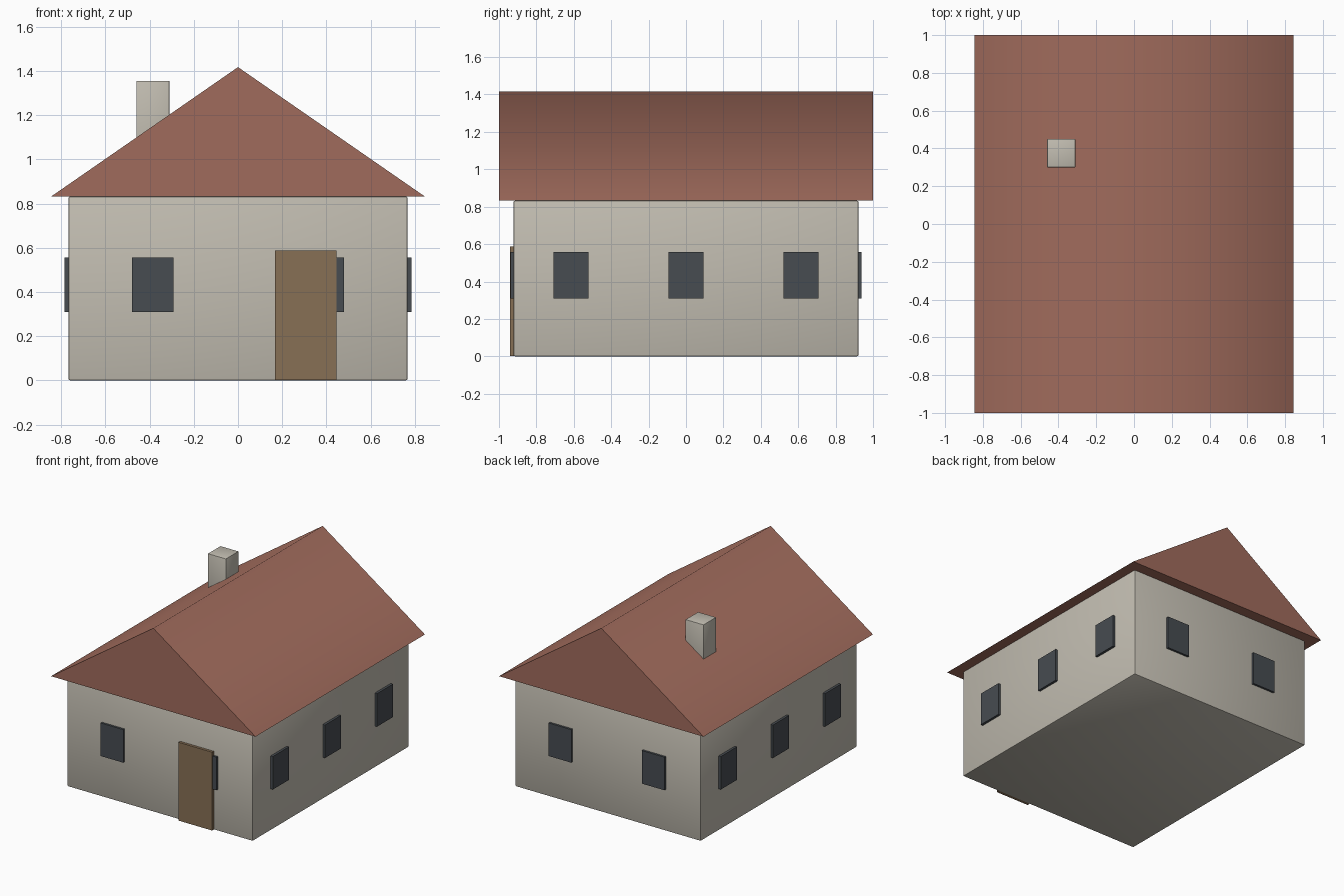
import bpy, bmesh, math

if "Cube" in bpy.data.objects:
    bpy.data.objects.remove(bpy.data.objects["Cube"])


def material(name, rgb):
    m = bpy.data.materials.new(name)
    lin = [(c / 255 / 12.92) if c < 10 else ((c / 255 + 0.055) / 1.055) ** 2.4 for c in rgb]
    m.diffuse_color = (*lin, 1)
    m.use_nodes = True
    m.node_tree.nodes["Principled BSDF"].inputs["Base Color"].default_value = m.diffuse_color
    return m


PLASTER = material("plaster", (194, 189, 177))
TILE = material("roof_tile", (160, 107, 92))
WOOD = material("door_wood", (135, 112, 85))
GLASS = material("dark_glass", (71, 76, 81))


def make(name, bm, mat, angle):
    bmesh.ops.recalc_face_normals(bm, faces=bm.faces)
    me = bpy.data.meshes.new(name)
    bm.to_mesh(me)
    bm.free()
    me.materials.append(mat)
    ob = bpy.data.objects.new(name, me)
    bpy.context.collection.objects.link(ob)
    bpy.ops.object.select_all(action='DESELECT')
    ob.select_set(True)
    bpy.context.view_layer.objects.active = ob
    bpy.ops.object.shade_smooth_by_angle(angle=math.radians(angle))
    return ob


def box(name, lo, hi, mat, bevel=0.0):
    bm = bmesh.new()
    bmesh.ops.create_cube(bm, size=1)
    for v in bm.verts:
        v.co = [a if c < 0 else b for c, a, b in zip(v.co, lo, hi)]
    if bevel:
        bmesh.ops.bevel(bm, geom=bm.edges[:], offset=bevel, segments=2,
                        profile=0.5, affect='EDGES')
    return make(name, bm, mat, 30)


WX, WY, EAVE = 0.767, 0.922, 0.832   # wall half sizes and eave height
OUT = 0.018                          # how far windows stand out
Z0, Z1, HALF = 0.31, 0.557, 0.094    # window heights and half width

# House body
box("walls", (-WX, -WY, 0), (WX, WY, EAVE), PLASTER, 0.008)

# Gable roof: triangle extruded along the house, ridge softly shaded
bm = bmesh.new()
tri = bm.faces.new([bm.verts.new(p) for p in
                    ((-0.845, -1, EAVE), (0.845, -1, EAVE), (0, -1, 1.417))])
ext = bmesh.ops.extrude_face_region(bm, geom=[tri])
for v in ext["geom"]:
    if isinstance(v, bmesh.types.BMVert):
        v.co.y = 1
make("roof", bm, TILE, 80)

# Chimney
box("chimney", (-0.46, 0.30, 0.95), (-0.31, 0.45, 1.355), PLASTER, 0.004)

# Front door
box("door", (0.168, -0.942, 0.002), (0.446, -0.90, 0.587), WOOD)

# Windows on the long sides, then on the two gable ends
for s, side in ((-1, "left"), (1, "right")):
    xs = sorted((s * (WX - OUT), s * (WX + OUT)))
    for i, y in enumerate((-0.615, 0, 0.615)):
        box(f"{side}_window_{i + 1}", (xs[0], y - HALF, Z0), (xs[1], y + HALF, Z1), GLASS)
for s, side in ((-1, "front"), (1, "back")):
    ys = sorted((s * (WY - OUT), s * (WY + OUT - 0.002)))
    for i, x in enumerate((-0.385, 0.385)):
        box(f"{side}_window_{i + 1}", (x - HALF, ys[0], Z0), (x + HALF, ys[1], Z1), GLASS)
